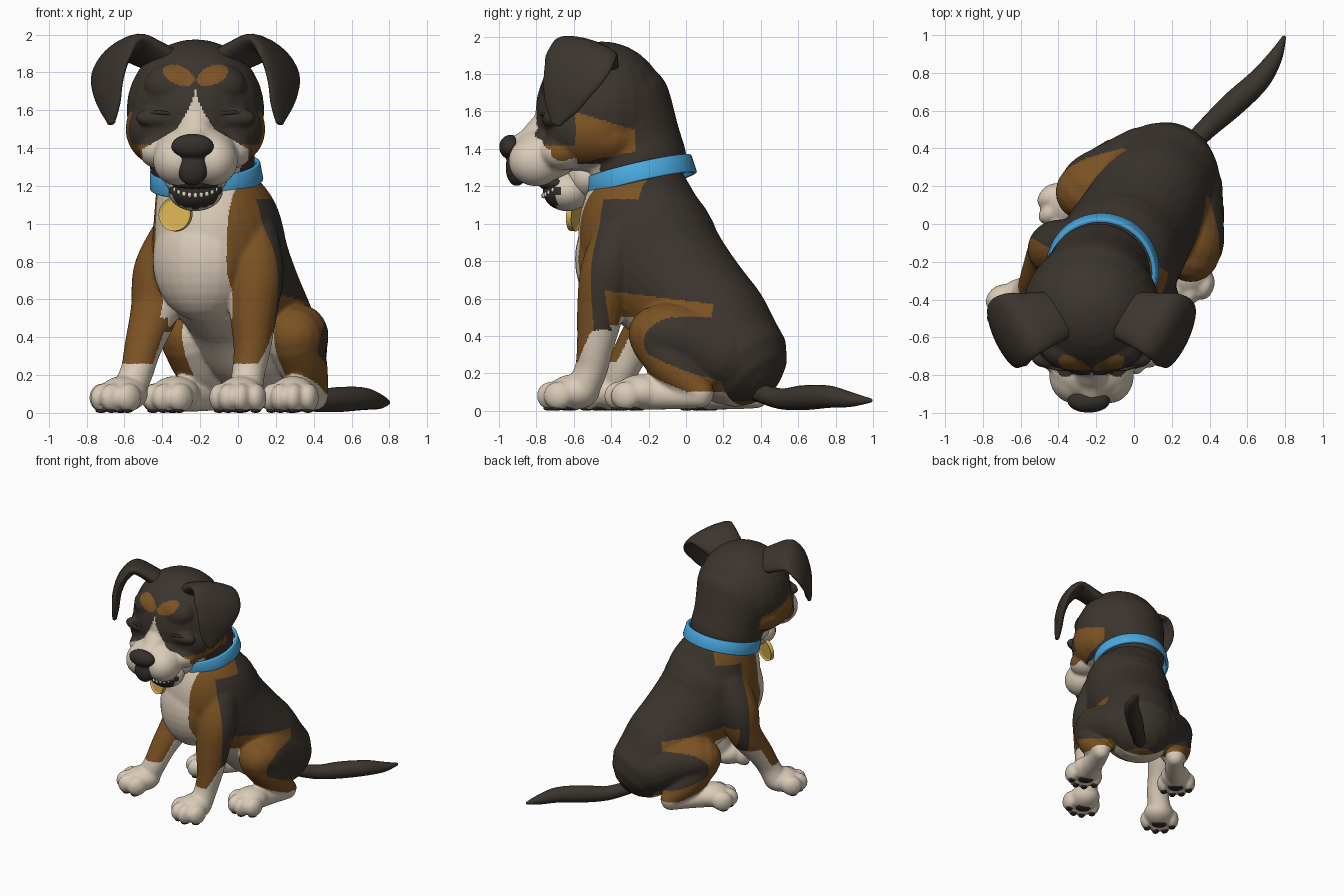
import bpy, bmesh, math
from mathutils import Vector, Matrix

old = bpy.data.objects.get("Cube")
if old:
    bpy.data.objects.remove(old, do_unlink=True)


def material(name, rgb):
    m = bpy.data.materials.new(name)
    m.use_nodes = True
    m.diffuse_color = (*rgb, 1)
    m.node_tree.nodes["Principled BSDF"].inputs["Base Color"].default_value = (*rgb, 1)
    return m


dark = material("dark fur", (0.045, 0.035, 0.027))
brown = material("brown fur", (0.2, 0.085, 0.017))
cream = material("cream fur", (0.7, 0.6, 0.48))
black = material("nose black", (0.035, 0.029, 0.024))
blue = material("collar blue", (0.07, 0.4, 0.75))
gold = material("tag gold", (0.7, 0.45, 0.085))
ivory = material("tooth ivory", (0.75, 0.67, 0.55))
COAT = [dark, brown, cream]
DARK, BROWN, CREAM = range(3)


def ball(bm, centre, radii, turn=None):
    m = Matrix.LocRotScale(Vector(centre), turn, Vector(radii))
    bmesh.ops.create_uvsphere(bm, u_segments=24, v_segments=16, radius=1, matrix=m)


def tube(bm, pts, ref=(1, 0, 0), n=20, steps=6):
    """Smooth round-ended tube through points (x, y, z, width[, depth])."""
    pts = [tuple(p) if len(p) == 5 else (*p, p[3]) for p in pts]
    last, rows = len(pts) - 1, []
    for i in range(last):
        quad = (pts[max(i - 1, 0)], pts[i], pts[i + 1], pts[min(i + 2, last)])
        for k in range(steps + (i == last - 1)):
            t = k / steps
            rows.append([0.5 * (2*b + (c - a)*t + (2*a - 5*b + 4*c - d)*t*t
                                + (3*b - a - 3*c + d)*t**3) for a, b, c, d in zip(*quad)])

    def cap(row, inner):
        c = Vector(row[:3])
        out, r = (c - Vector(inner[:3])).normalized(), min(row[3:])
        return [[*(c + out * r * math.sin(a)), row[3] * math.cos(a), row[4] * math.cos(a)]
                for a in (0.4, 0.8, 1.15, 1.45)]

    rows = cap(rows[0], rows[1])[::-1] + rows + cap(rows[-1], rows[-2])
    rings = []
    for j, row in enumerate(rows):
        a, b = rows[max(j - 1, 0)], rows[min(j + 1, len(rows) - 1)]
        t = (Vector(b[:3]) - Vector(a[:3])).normalized()
        side = Vector(ref)
        side = (side - t * side.dot(t)).normalized()
        up = t.cross(side)
        angles = [math.tau * k / n for k in range(n)]
        rings.append([bm.verts.new(Vector(row[:3]) + side * row[3] * math.cos(q)
                                   + up * row[4] * math.sin(q)) for q in angles])
    for r0, r1 in zip(rings, rings[1:]):
        for k in range(n):
            bm.faces.new((r0[k], r0[(k + 1) % n], r1[(k + 1) % n], r1[k]))
    bm.faces.new(rings[0][::-1])
    bm.faces.new(rings[-1])


def finish(name, bm, mats, rule=None, voxel=0, matrix=None, smooth=True):
    """Turn the bmesh into an object, optionally fused into one skin, and colour it."""
    bmesh.ops.recalc_face_normals(bm, faces=bm.faces)
    me = bpy.data.meshes.new(name)
    bm.to_mesh(me)
    bm.free()
    ob = bpy.data.objects.new(name, me)
    bpy.context.collection.objects.link(ob)
    if matrix:
        ob.matrix_world = matrix
    if voxel:
        fuse = ob.modifiers.new("fuse", 'REMESH')
        fuse.mode, fuse.voxel_size = 'VOXEL', voxel
        relax = ob.modifiers.new("relax", 'SMOOTH')
        relax.factor, relax.iterations = 0.5, 13
        dg = bpy.context.evaluated_depsgraph_get()
        me = bpy.data.meshes.new_from_object(ob.evaluated_get(dg))
        ob.modifiers.clear()
        ob.data = me
    me.materials.clear()
    for m in mats:
        me.materials.append(m)
    for p in me.polygons:
        p.use_smooth = smooth
        p.material_index = rule(p.center, p.normal) if rule else 0
    return ob


# Body frame: turned away from the head, which looks straight ahead
BODY = Matrix.Translation((0.13, 0.2, 0)) @ Matrix.Rotation(math.radians(-30), 4, 'Z')
body, pads = bmesh.new(), bmesh.new()

# Torso, chest
tube(body, [(-.03, -.54, 1.35, .2), (-.03, -.54, 1.2, .27), (0, -.5, 1.0, .335, .355),
            (0, -.42, .8, .34, .38), (0, -.22, .6, .32, .33), (0, -.05, .42, .31, .32),
            (0, .07, .3, .29, .28)], n=32)
ball(body, (0, -.62, .81), (.28, .25, .33))


def paw(s, x, y):
    turn = Matrix.Rotation(math.radians(15 * s), 3, 'Z')
    spot = lambda u, v, z: Vector((x, y, z)) + turn @ Vector((u, v, 0))
    ball(body, spot(0, 0, .1), (.12, .14, .095), turn.to_quaternion())
    ball(pads, spot(0, -.02, .016), (.058, .048, .016))
    for u, v in ((-.1, -.06), (-.036, -.115), (.036, -.115), (.1, -.06)):
        ball(body, spot(u, v, .08), (.053, .08, .077), turn.to_quaternion())
        ball(pads, spot(u, v - .01, .013), (.026, .034, .013))


for s in (1, -1):
    k = 0 if s > 0 else .15
    # Front leg, the right one reaching further forward
    tube(body, [(s*.22, -.5, .95, .14), (s*(.275 + k*.15), -.55, .75, .15),
                (s*(.285 + k*.2), -.59, .55, .13), (s*(.295 + k*.1), -.62 - k*.7, .35, .1),
                (s*(.29 + k*.1), -.65 - k, .22, .088), (s*(.3 + k*.2), -.7 - k, .11, .09)])
    paw(s, s*(.3 + k*.2), -.75 - k)
    # Thigh, shank and hind foot
    tube(body, [(s*.12, .07, .3, .2), (s*.215, -.06, .37, .19), (s*.3, -.16, .41, .17),
                (s*.325, -.22, .41, .155)])
    tube(body, [(s*.325, -.22, .38, .145), (s*.32, -.11, .23, .125), (s*.3, .03, .1, .075)])
    tube(body, [(s*.3, .03, .08, .068), (s*.32, -.12, .085, .078), (s*.36, -.28, .095, .09)])
    paw(s, s*.36, -.3)


def body_coat(p, n):
    side, f, z = abs(p.x), -p.y, p.z
    leg = f - (.1 if p.x < 0 else 0)
    if f > .5:
        if z < .26 or side < (.222 if z > .5 else .2) or (z < .43 and leg < .6 + .6 * (.4 - z)):
            return CREAM
        return BROWN if f > .57 or z < .4 or z > 1.13 else DARK
    if z > .58 + .12 * f:
        return BROWN if f > .37 and z > 1.13 else DARK
    if f > -.12:
        if z < .1 + .4 * max(f, 0) and f < .42 and z < .22:
            return CREAM
        if (side < .28 and z < .5 and f > .02) or (f > .42 and z < .46):
            return CREAM
        rim = ((f - .0) / .22)**2 + ((z - .36) / .15)**2
        if f > .22 or (f > 0 and rim > 1) or (z > .5 and side > .22 and f > -.08):
            return BROWN
        if z < .21 + .45 * f:
            return BROWN
    return BROWN if z < .05 else DARK


finish("body", body, COAT, body_coat, .0098, BODY)
finish("paw_pads", pads, [black], matrix=BODY)

# Tail
bm = bmesh.new()
tube(bm, [(.24, .36, .11, .05), (.38, .5, .065, .055), (.52, .63, .07, .066),
          (.66, .76, .075, .06), (.745, .88, .06, .04), (.793, .985, .055, .012)])
finish("tail", bm, [dark])

# Head, neck and muzzle
HX = -.225
bm = bmesh.new()
tube(bm, [(-.175, -.25, 1.2, .2), (-.18, -.26, 1.28, .27), (-.2, -.3, 1.4, .285),
          (-.22, -.4, 1.6, .33), (HX, -.44, 1.66, .28)], n=32)
ball(bm, (HX, -.45, 1.6), (.365, .355, .375))
ball(bm, (HX, -.45, 1.46), (.36, .3, .2))
ball(bm, (HX, -.76, 1.365), (.225, .18, .155))
tube(bm, [(HX, -.7, 1.57, .09), (HX, -.79, 1.45, .1), (HX, -.87, 1.41, .08)])
for s in (1, -1):
    ball(bm, (HX + s*.165, -.5, 1.5), (.205, .25, .2))
    ball(bm, (HX + s*.17, -.66, 1.385), (.13, .13, .1))
    ball(bm, (HX + s*.095, -.8, 1.335), (.13, .15, .135))
    ball(bm, (HX + s*.19, -.715, 1.56), (.13, .055, .055))
    ball(bm, (HX + s*.11, -.65, 1.73), (.16, .125, .12))


def head_coat(p, n):
    u, y, z = abs(p.x - HX), p.y, p.z
    if y < -.58:
        blaze = .1 * (max(1.71 - z, 0) / .21)**1.4
        width = blaze if z > 1.5 else min(.28, .1 + 1.7 * (1.5 - z))
        if u < width:
            return CREAM
        a = u - .09
        if (a / .083)**2 + ((z - 1.785 - .28 * a) / .052)**2 < 1:
            return BROWN
    if y < -.46 and z < 1.32:
        return CREAM
    top = 1.6 - .3 * (y + .6) if y > -.59 else 1.42
    if y < -.27 and 1.33 + .2 * (y + .55) < z < top and u > .1:
        return BROWN
    return DARK


finish("head", bm, COAT, head_coat, .0098)

# Folded ears, the flaps turned outward towards the back
for s, name in ((1, "left_ear"), (-1, "right_ear")):
    bm = bmesh.new()
    tube(bm, [(HX + s*x, y, z, w, d) for x, y, z, w, d in (
        (.1, -.47, 1.82, .12, .07), (.24, -.5, 1.895, .155, .06), (.36, -.535, 1.935, .185, .05),
        (.44, -.58, 1.85, .2, .042), (.46, -.635, 1.73, .155, .034),
        (.45, -.67, 1.62, .1, .028), (.445, -.69, 1.54, .035, .018))],
        ref=(s*.5, .85, -.25), n=28)
    finish(name, bm, [dark])

# Closed eye slits
bm = bmesh.new()
for s in (1, -1):
    tube(bm, [(HX + s*.1, -.764, 1.575, .009), (HX + s*.19, -.766, 1.588, .01),
              (HX + s*.29, -.72, 1.58, .009)], ref=(0, 0, 1), n=10)
finish("eye_slits", bm, [black])

# Nose with the dark strip under it
bm = bmesh.new()
ball(bm, (HX - .015, -.938, 1.41), (.115, .062, .066))
ball(bm, (HX - .015, -.905, 1.3), (.085, .06, .1))
finish("nose", bm, [black], voxel=.008)

# Lower jaw with the throat behind it, dark mouth and teeth
bm = bmesh.new()
ball(bm, (HX, -.635, 1.175), (.145, .13, .108))
ball(bm, (HX, -.53, 1.25), (.17, .11, .12))
finish("lower_jaw", bm, [cream, black], lambda p, n: int(n.y < -.4 and p.y < -.66))
bm = bmesh.new()
ball(bm, (HX, -.69, 1.215), (.125, .1, .045))
finish("mouth", bm, [black])
bm = bmesh.new()
for i in range(-4, 5):
    a = i * .24
    ball(bm, (HX + .13 * math.sin(a), -.635 - .128 * math.cos(a), 1.15 + .07 * (1 - math.cos(a))),
         (.011, .011, .014))
finish("teeth", bm, [ivory])

# Collar
bm = bmesh.new()
bmesh.ops.create_cone(bm, cap_ends=False, segments=56, radius1=.29, radius2=.28, depth=.1)
tilt = Vector((-.09, -.23, 1)).to_track_quat('Z', 'Y')
collar = finish("collar", bm, [blue], matrix=Matrix.LocRotScale(Vector((-.17, -.245, 1.255)), tilt, None))
wall = collar.modifiers.new("thickness", 'SOLIDIFY')
wall.thickness, wall.offset = .024, 0
edge = collar.modifiers.new("soft edge", 'BEVEL')
edge.width, edge.segments = .007, 2

# Tag with a raised rim
bm = bmesh.new()
bmesh.ops.create_cone(bm, cap_ends=True, segments=40, radius1=.09, radius2=.09, depth=.03)
caps = [f for f in bm.faces if len(f.verts) > 4]
bmesh.ops.inset_individual(bm, faces=caps, thickness=.014, depth=-.008)
face = Vector((-.35, -.93, .1)).to_track_quat('Z', 'Y')
finish("tag", bm, [gold], matrix=Matrix.LocRotScale(Vector((-.33, -.595, 1.05)), face, None), smooth=False)
